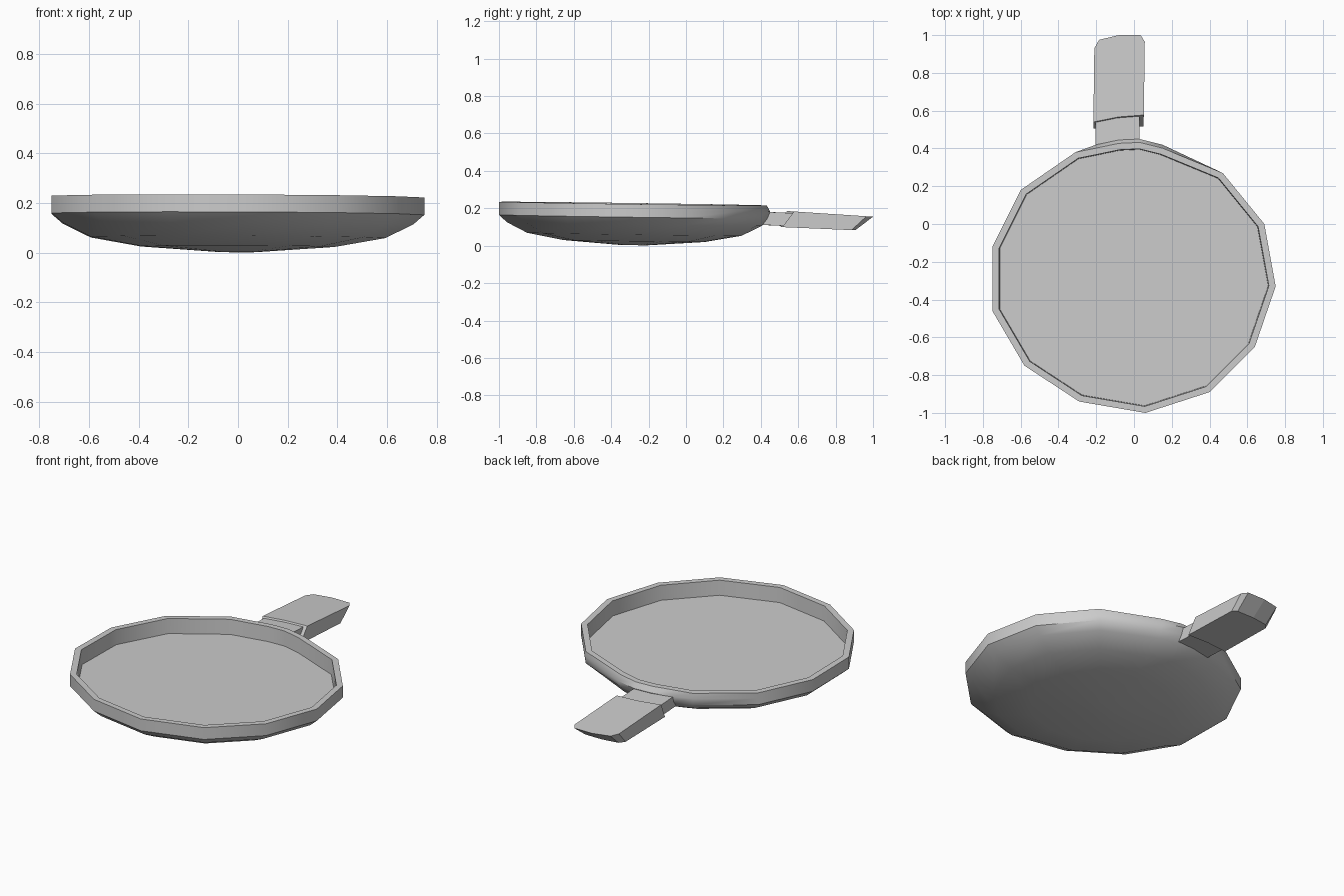
import bpy, bmesh, math

if "Cube" in bpy.data.objects:
    bpy.data.objects.remove(bpy.data.objects["Cube"])

CX, CY = 0.0, -0.28

# Hand-cut looking pan outline, seen from above
OUTLINE = [(0.75, -0.33), (0.69, 0.0), (0.47, 0.27), (0.15, 0.42), (0.03, 0.45),
           (-0.08, 0.445), (-0.2, 0.42), (-0.31, 0.38), (-0.60, 0.18), (-0.75, -0.12),
           (-0.75, -0.46), (-0.58, -0.75), (-0.29, -0.94), (0.06, -1.0),
           (0.40, -0.89), (0.64, -0.65)]


def finish(name, bm, smooth):
    bmesh.ops.recalc_face_normals(bm, faces=bm.faces[:])
    mesh = bpy.data.meshes.new(name)
    bm.to_mesh(mesh)
    bm.free()
    obj = bpy.data.objects.new(name, mesh)
    bpy.context.collection.objects.link(obj)
    if smooth:
        bpy.context.view_layer.objects.active = obj
        obj.select_set(True)
        bpy.ops.object.shade_smooth_by_angle(angle=math.radians(36))
        obj.select_set(False)
    return obj


def bridge(bm, a, b):
    n = len(a)
    for i in range(n):
        j = (i + 1) % n
        bm.faces.new((a[i], a[j], b[j], b[i]))


def loft(name, rings, smooth=False):
    bm = bmesh.new()
    loops = [[bm.verts.new(p) for p in ring] for ring in rings]
    for a, b in zip(loops, loops[1:]):
        bridge(bm, a, b)
    bm.faces.new(loops[0])
    bm.faces.new(loops[-1])
    return finish(name, bm, smooth)


def tilt(x, y, z):
    return (x, y, z - 0.014 * (y - CY) - 0.004 * x)


def pan_ring(scale, z, inset=0.0):
    # inset pulls in the small bulge where the handle joins
    ring = []
    for x, y in OUTLINE:
        if y > 0.41:
            y -= inset
        ring.append(tilt(CX + (x - CX) * scale, CY + (y - CY) * scale, z))
    return ring


# Pan: rounded underside, upright rim, recessed flat floor
loft("pan", [
    pan_ring(0.10, 0.003),
    pan_ring(0.52, 0.025),
    pan_ring(0.79, 0.061),
    pan_ring(0.94, 0.116),
    pan_ring(1.0, 0.155, 0.015),
    pan_ring(1.0, 0.193),
    pan_ring(1.0, 0.225, 0.018),
    pan_ring(0.952, 0.225, 0.018),
    pan_ring(0.947, 0.137, 0.018),
], smooth=True)

# Handle neck
loft("handle_neck", [
    [(-0.20, 0.38, 0.112), (0.03, 0.40, 0.112), (0.03, 0.56, 0.104), (-0.20, 0.56, 0.104)],
    [(-0.205, 0.41, 0.182), (0.03, 0.44, 0.180), (0.03, 0.58, 0.174), (-0.205, 0.56, 0.174)],
])

# Handle grip: slab with a slanted, rounded end
top = [(-0.215, 0.54), (-0.08, 0.567), (0.052, 0.577), (0.057, 0.965), (0.035, 1.0),
       (-0.08, 1.0), (-0.185, 0.975), (-0.21, 0.93)]
bottom = [(-0.215, 0.505), (-0.08, 0.52), (0.05, 0.515), (0.055, 0.885), (0.03, 0.905),
          (-0.08, 0.905), (-0.18, 0.89), (-0.205, 0.86)]
loft("handle_grip", [
    [(x, y, 0.100 - 0.043 * (y - 0.5)) for x, y in bottom],
    [(x, y, 0.184 - 0.066 * (y - 0.56)) for x, y in top],
])
